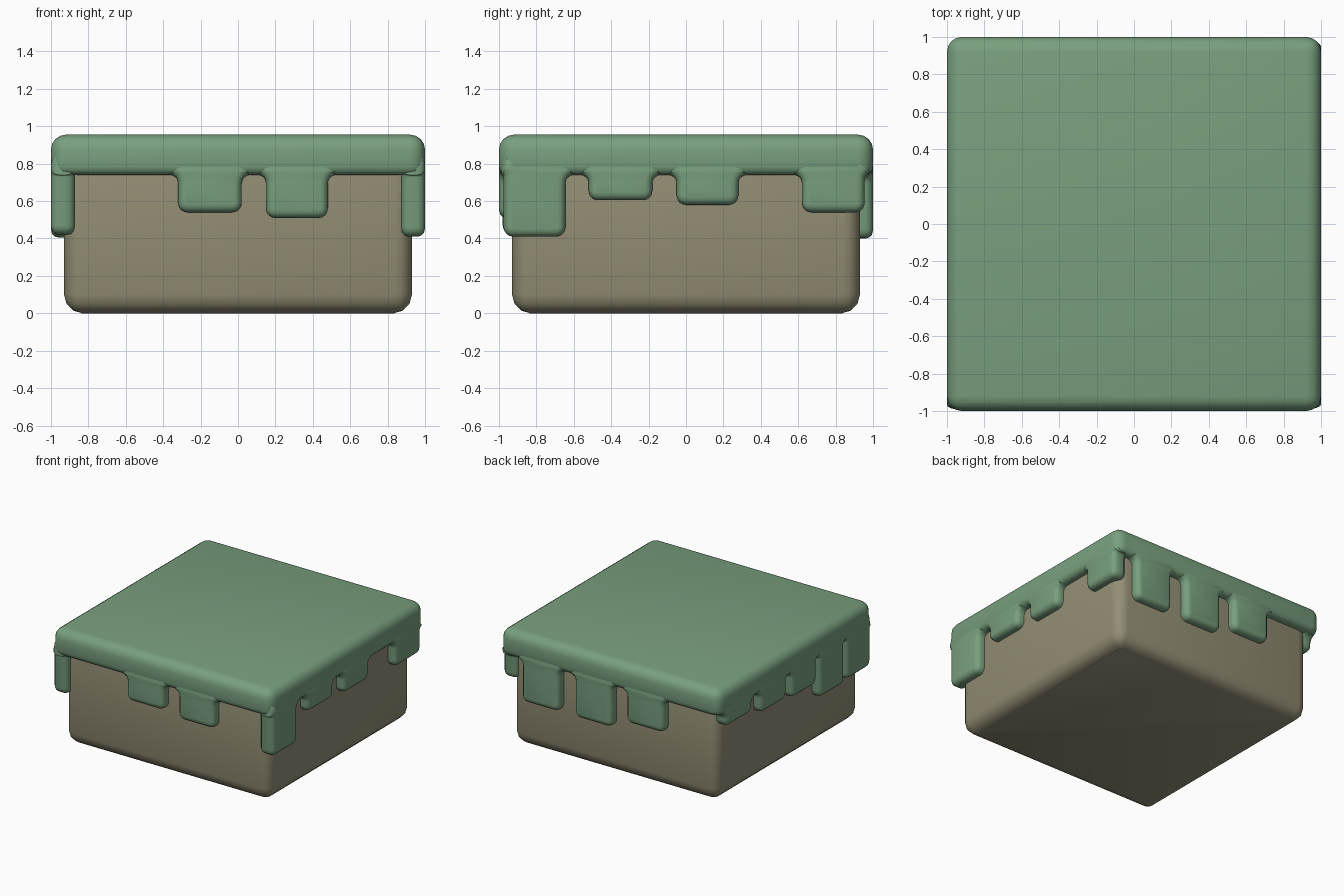
import bpy, bmesh
from math import radians, sin, cos
from mathutils import Matrix

if "Cube" in bpy.data.objects:
    bpy.data.objects.remove(bpy.data.objects["Cube"])


def material(name, color):
    m = bpy.data.materials.new(name)
    m.diffuse_color = (*color, 1)
    m.use_nodes = True
    m.node_tree.nodes["Principled BSDF"].inputs["Base Color"].default_value = m.diffuse_color
    return m


soil = material("soil", (0.29, 0.27, 0.175))
grass = material("grass", (0.19, 0.35, 0.21))


def finish(bm, name, mat):
    bmesh.ops.recalc_face_normals(bm, faces=bm.faces)
    me = bpy.data.meshes.new(name)
    bm.to_mesh(me)
    bm.free()
    ob = bpy.data.objects.new(name, me)
    bpy.context.collection.objects.link(ob)
    me.materials.append(mat)
    bpy.ops.object.select_all(action='DESELECT')
    bpy.context.view_layer.objects.active = ob
    ob.select_set(True)
    bpy.ops.object.shade_smooth_by_angle(angle=radians(40))
    return ob


def rounded_block(name, half, z0, z1, r_bottom, r_top, mat):
    bm = bmesh.new()
    bmesh.ops.create_cube(bm, size=1)
    for v in bm.verts:
        v.co = (v.co.x * 2 * half, v.co.y * 2 * half, z1 if v.co.z > 0 else z0)
    # top rim and upright edges first, then the bottom rim
    upper = [e for e in bm.edges if max(v.co.z for v in e.verts) > z0 + 0.01]
    bmesh.ops.bevel(bm, geom=upper, offset=r_top, segments=4, profile=0.5, affect='EDGES')
    rim = [e for e in bm.edges if all(v.co.z < z0 + 0.001 for v in e.verts)]
    bmesh.ops.bevel(bm, geom=rim, offset=r_bottom, segments=3, profile=0.5, affect='EDGES')
    return finish(bm, name, mat)


# Soil body and grass slab
rounded_block("soil_block", 0.93, 0.0, 0.85, 0.10, 0.09, soil)
CAP_Z = 0.74
rounded_block("grass_cap", 1.0, CAP_Z, 0.955, 0.045, 0.08, grass)


def arc(cx, cz, r, a0, a1, n=4):
    return [(cx + r * cos(radians(a0 + (a1 - a0) * i / n)),
             cz + r * sin(radians(a0 + (a1 - a0) * i / n))) for i in range(n + 1)]


def drip_outline(a, b, z, flare_a, flare_b, r=0.05):
    # rounded tongue that flares into the underside of the cap
    return ([(a, 0.84), (a - flare_a, CAP_Z + 0.03)]
            + arc(a - flare_a, CAP_Z - flare_a, flare_a, 90, 0)
            + arc(a + r, z + r, r, 180, 270)
            + arc(b - r, z + r, r, 270, 360)
            + arc(b + flare_b, CAP_Z - flare_b, flare_b, 180, 90)
            + [(b + flare_b, CAP_Z + 0.03), (b, 0.84)])


def drips(name, turn, spans):
    bm = bmesh.new()
    for i, (a, b, z) in enumerate(spans):
        left = spans[i - 1][1] if i else -1.0
        right = spans[i + 1][0] if i + 1 < len(spans) else 1.0
        pts = drip_outline(a, b, z, min(0.045, (a - left) / 2), min(0.045, (right - b) / 2))
        face = bm.faces.new([bm.verts.new((u, -0.999, w)) for u, w in pts])
        ext = bmesh.ops.extrude_face_region(bm, geom=[face])
        bmesh.ops.translate(bm, vec=(0, 0.125, 0),
                            verts=[g for g in ext["geom"] if isinstance(g, bmesh.types.BMVert)])
    bmesh.ops.recalc_face_normals(bm, faces=bm.faces)
    # round the front and back rims
    rims = [e for e in bm.edges if abs(e.verts[0].co.y - e.verts[1].co.y) < 0.001]
    bmesh.ops.bevel(bm, geom=rims, offset=0.04, segments=3, profile=0.5,
                    affect='EDGES', clamp_overlap=False)
    bmesh.ops.transform(bm, matrix=Matrix.Rotation(radians(turn), 4, 'Z'), verts=bm.verts)
    finish(bm, name, grass)


# Hanging grass on each side: (start, end, lowest z), left to right seen from outside
drips("front_drips", 0, [(-0.32, 0.02, 0.54), (0.15, 0.48, 0.51)])
drips("right_drips", 90, [(-0.975, -0.645, 0.41), (-0.52, -0.18, 0.605),
                          (-0.05, 0.28, 0.58), (0.62, 0.955, 0.54)])
drips("back_drips", 180, [(-0.80, -0.46, 0.40), (-0.32, 0.02, 0.40), (0.15, 0.49, 0.48)])
drips("left_drips", 270, [(-0.90, -0.56, 0.63), (-0.45, -0.11, 0.57), (-0.05, 0.28, 0.54),
                          (0.31, 0.64, 0.405), (0.66, 0.98, 0.42)])
